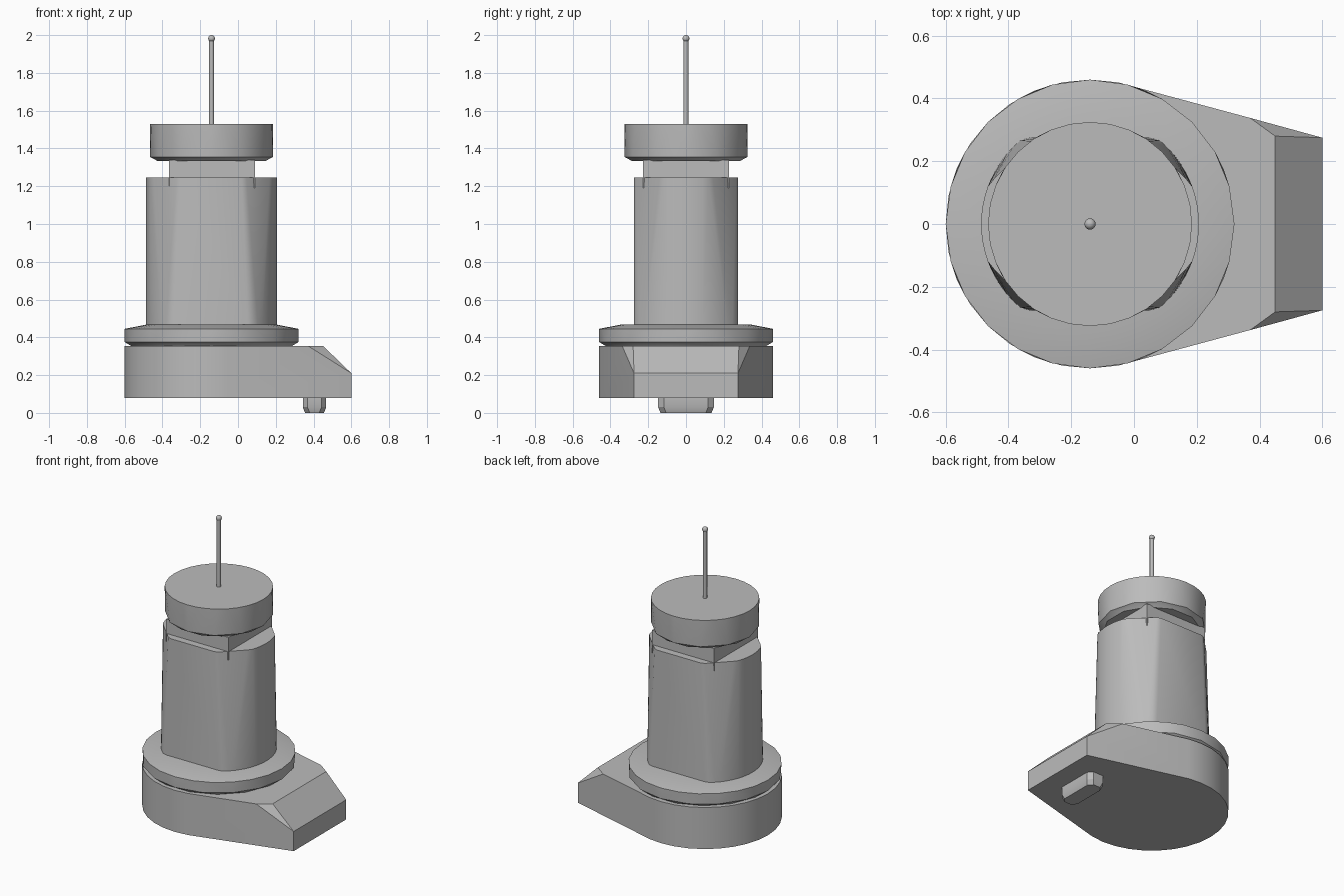
import bpy, bmesh
from math import sin, cos, pi, radians

cube = bpy.data.objects.get("Cube")
if cube:
    bpy.data.objects.remove(cube, do_unlink=True)

AXIS = -0.14  # x of the round parts

grey = bpy.data.materials.new("plain grey")
grey.use_nodes = True
COLOUR = (0.5, 0.5, 0.5, 1)
grey.diffuse_color = COLOUR
grey.node_tree.nodes["Principled BSDF"].inputs["Base Color"].default_value = COLOUR


def ring(r, z, n, turn=0.0):
    """Points of a level circle about the main axis."""
    return [(AXIS + r * cos(turn + 2 * pi * i / n), r * sin(turn + 2 * pi * i / n), z)
            for i in range(n)]


def finish(obj, name, angle=25):
    obj.name = name
    obj.data.materials.clear()
    obj.data.materials.append(grey)
    bpy.ops.object.select_all(action="DESELECT")
    obj.select_set(True)
    bpy.context.view_layer.objects.active = obj
    bpy.ops.object.shade_smooth_by_angle(angle=radians(angle))
    return obj


def hull(name, points, angle=25):
    """Solid convex part wrapped round a set of points."""
    bm = bmesh.new()
    verts = [bm.verts.new(p) for p in points]
    bmesh.ops.convex_hull(bm, input=verts)
    bmesh.ops.dissolve_limit(bm, angle_limit=radians(1), verts=bm.verts, edges=bm.edges)
    bmesh.ops.recalc_face_normals(bm, faces=bm.faces)
    mesh = bpy.data.meshes.new(name)
    bm.to_mesh(mesh)
    bm.free()
    obj = bpy.data.objects.new(name, mesh)
    bpy.context.collection.objects.link(obj)
    return finish(obj, name, angle)


# Base: round at one end, tapering to a sloped nose
base = []
for z in (0.08, 0.355):
    base += ring(0.46, z, 32)
for s in (-1, 1):
    base += [(0.6, s * 0.275, 0.08), (0.6, s * 0.275, 0.21),
             (0.45, s * 0.28, 0.355), (0.37, s * 0.338, 0.355)]
hull("base", base)

# Locating key under the nose
key = []
for x, y, z in ((0.062, 0.147, 0.08), (0.062, 0.147, 0.03), (0.05, 0.135, 0.0)):
    for sx in (-1, 1):
        for sy in (-1, 1):
            key += [(0.405 + sx * x, sy * (y - 0.03), z),
                    (0.405 + sx * (x - 0.025), sy * y, z)]
hull("locating_key", key)

# Collar: faceted rim with a shallow cone on top
hull("collar", ring(0.435, 0.355, 16, pi / 16) + ring(0.46, 0.375, 16)
     + ring(0.46, 0.445, 24) + ring(0.347, 0.467, 32))

# Body: round with two flats, its corners pared away towards the top
body = []
for z, chord in ((0.46, 0.36), (1.245, 0.318)):
    for i in range(72):
        a = 2 * pi * i / 72
        r = min(0.347, 0.275 / max(abs(sin(a)), 0.01),
                chord / max(abs(cos(a % (pi / 2) - pi / 4)), 0.01))
        body.append((AXIS + r * cos(a), r * sin(a), z))
hull("body", body)

# Square neck, corners dropping into the body
bpy.ops.mesh.primitive_cube_add(size=1, location=(AXIS + 0.002, 0, 1.265))
neck = bpy.context.object
neck.scale = (0.456, 0.456, 0.15)
finish(neck, "neck")

# Cap: round top, coarser faceted lower edge
hull("cap", ring(0.325, 1.53, 32) + ring(0.325, 1.355, 12)
     + ring(0.295, 1.333, 12, pi / 12))

# Antenna with a ball tip
bpy.ops.mesh.primitive_cylinder_add(vertices=16, radius=0.013, depth=0.46,
                                    location=(AXIS, 0, 1.75))
finish(bpy.context.object, "antenna_rod", 40)
bpy.ops.mesh.primitive_uv_sphere_add(segments=16, ring_count=10, radius=0.018,
                                     location=(AXIS, 0, 1.982))
finish(bpy.context.object, "antenna_tip", 60)
